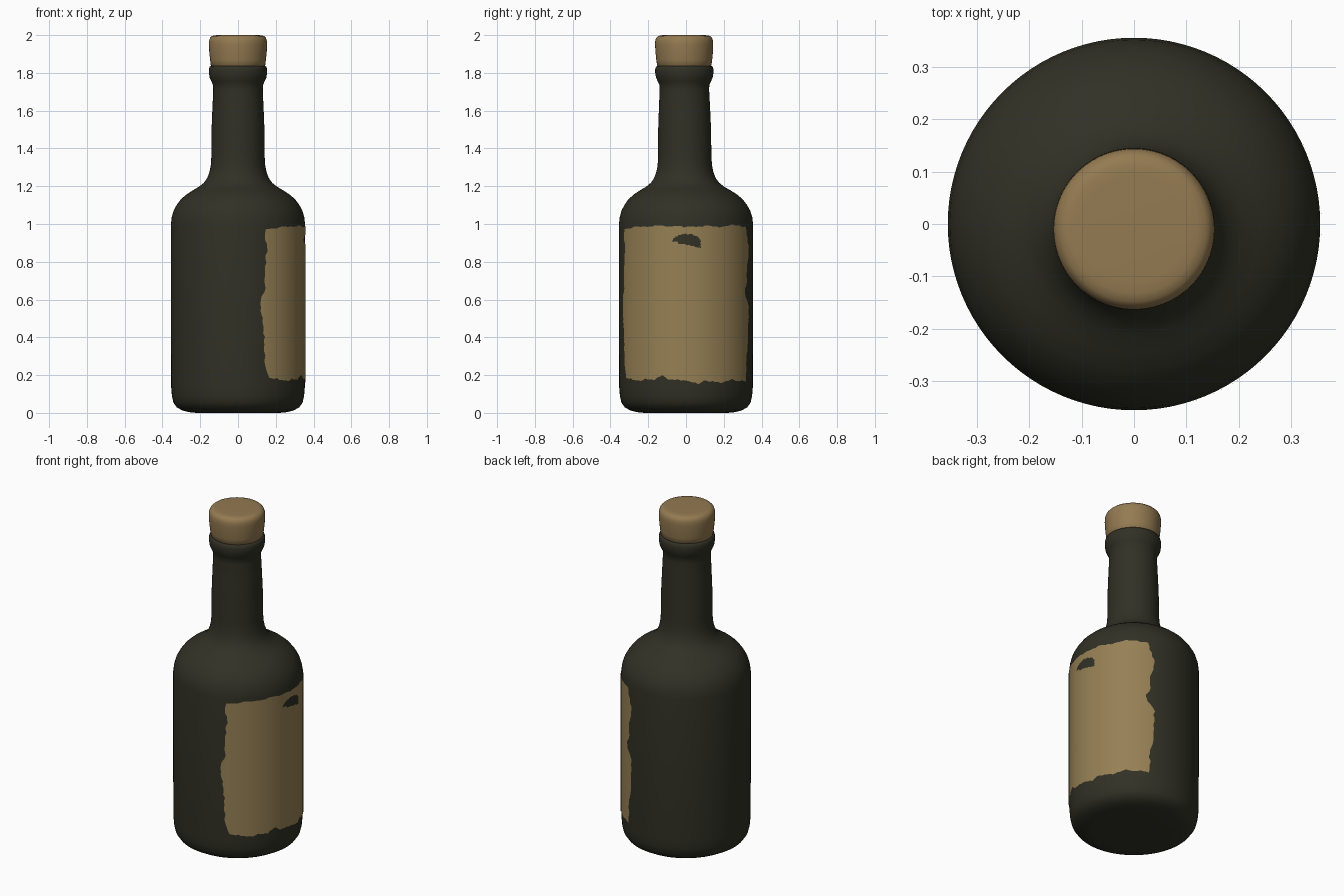
import bpy, bmesh, math, random

if "Cube" in bpy.data.objects:
    bpy.data.objects.remove(bpy.data.objects["Cube"])
random.seed(4)


def material(name, rgb):
    m = bpy.data.materials.new(name)
    m.diffuse_color = (*rgb, 1)
    m.use_nodes = True
    m.node_tree.nodes["Principled BSDF"].inputs["Base Color"].default_value = m.diffuse_color
    return m


glass = material("dark_glass", (0.030, 0.030, 0.019))
cork_mat = material("cork_tan", (0.295, 0.195, 0.083))
paper = material("aged_paper", (0.305, 0.216, 0.090))


def finish(name, bm, mat):
    me = bpy.data.meshes.new(name)
    bm.to_mesh(me)
    bm.free()
    me.materials.append(mat)
    for p in me.polygons:
        p.use_smooth = True
    ob = bpy.data.objects.new(name, me)
    bpy.context.collection.objects.link(ob)
    return ob


def interp(pts, x):
    for (x0, y0), (x1, y1) in zip(pts, pts[1:]):
        if x <= x1:
            return y0 + (y1 - y0) * (x - x0) / (x1 - x0)
    return pts[-1][1]


def lathe(name, profile, mat, lean, seg=96):
    """Revolve (radius, z) points; lean(z) shifts each ring in y."""
    bm = bmesh.new()
    rings = []
    for r, z in profile:
        rings.append([bm.verts.new((r * math.cos(2 * math.pi * i / seg),
                                    r * math.sin(2 * math.pi * i / seg) + lean(z), z))
                      for i in range(seg)])
    for a, b in zip(rings, rings[1:]):
        for i in range(seg):
            j = (i + 1) % seg
            bm.faces.new((a[i], a[j], b[j], b[i]))
    bm.faces.new(rings[0][::-1])
    bm.faces.new(rings[-1])
    return finish(name, bm, mat)


def lean(z):
    return interp([(0, 0), (1.05, 0), (1.25, -0.006), (2.0, -0.01)], z)


# Glass bottle: rounded base, straight body, shoulder, neck and lip
bottle = [(0.22, 0.0), (0.26, 0.004), (0.295, 0.013), (0.325, 0.03), (0.342, 0.055),
          (0.350, 0.09), (0.354, 0.14), (0.355, 0.5), (0.355, 1.0), (0.351, 1.035),
          (0.341, 1.07), (0.325, 1.10), (0.303, 1.13), (0.275, 1.155), (0.24, 1.178),
          (0.207, 1.197), (0.181, 1.218), (0.163, 1.243), (0.151, 1.275), (0.144, 1.31),
          (0.141, 1.36), (0.140, 1.50), (0.136, 1.60), (0.131, 1.71), (0.132, 1.735),
          (0.141, 1.755), (0.150, 1.775), (0.154, 1.80), (0.154, 1.82), (0.150, 1.833),
          (0.140, 1.838), (0.11, 1.838)]
lathe("bottle", bottle, glass, lean)

# Cork stopper: slightly wider at the top with a rounded rim
cork = [(0.10, 1.832), (0.138, 1.834), (0.144, 1.84), (0.148, 1.87), (0.152, 1.91),
        (0.154, 1.95), (0.153, 1.97), (0.148, 1.985), (0.138, 1.995), (0.122, 1.999),
        (0.10, 2.0)]
lathe("cork", cork, cork_mat, lean)

# Torn paper label wrapped round the +x side: each edge is a ragged line
top = [(0, .975), (.15, .985), (.3, .99), (.5, .985), (.68, .99), (.75, .98), (.85, .997), (1, .985)]
bottom = [(0, .185), (.16, .17), (.2, .18), (.27, .172), (.29, .19), (.33, .20), (.37, .178),
          (.45, .178), (.53, .16), (.57, .155), (.62, .168), (.74, .16), (.82, .176), (1, .168)]
left = [(0, -63), (.1, -66), (.3, -67.5), (.45, -70), (.53, -70), (.6, -66.5), (.75, -66),
        (.87, -64.5), (.95, -67), (1, -66)]
right = [(0, 63), (.08, 65), (.12, 62.5), (.25, 67), (.48, 68), (.52, 65), (.58, 60),
         (.66, 65), (.74, 64), (.85, 69), (1, 62)]
NU, NV, R = 150, 120, 0.3575


def jitter(n, amount):
    knots = [(i / (n // 3), random.uniform(-amount, amount)) for i in range(n // 3 + 1)]
    return [interp(knots, i / n) for i in range(n + 1)]


jt, jb, jl, jr = jitter(NU, .004), jitter(NU, .005), jitter(NV, .8), jitter(NV, .8)
bm = bmesh.new()
grid = []
for i in range(NU + 1):
    u = i / NU
    row = []
    for j in range(NV + 1):
        v = j / NV
        a0, a1 = interp(left, v) + jl[j], interp(right, v) + jr[j]
        z0, z1 = interp(bottom, u) + jb[i], interp(top, u) + jt[i]
        a = math.radians(a0 + (a1 - a0) * u)
        row.append(bm.verts.new((R * math.cos(a), R * math.sin(a), z0 + (z1 - z0) * v)))
    grid.append(row)


def in_hole(c):
    # Half-dome tear near the top of the label
    y = (c.y - 0.003) / 0.075
    if abs(y) >= 1:
        return False
    floor = 0.897 - 0.015 * max(0, y + 0.5) if y > -0.6 else 0.905
    return floor < c.z < 0.905 + 0.042 * math.sqrt(1 - y * y)


for i in range(NU):
    for j in range(NV):
        q = (grid[i][j], grid[i + 1][j], grid[i + 1][j + 1], grid[i][j + 1])
        if not in_hole((q[0].co + q[2].co) / 2):
            bm.faces.new(q)
bmesh.ops.delete(bm, geom=[v for v in bm.verts if not v.link_faces], context='VERTS')
finish("label", bm, paper)
